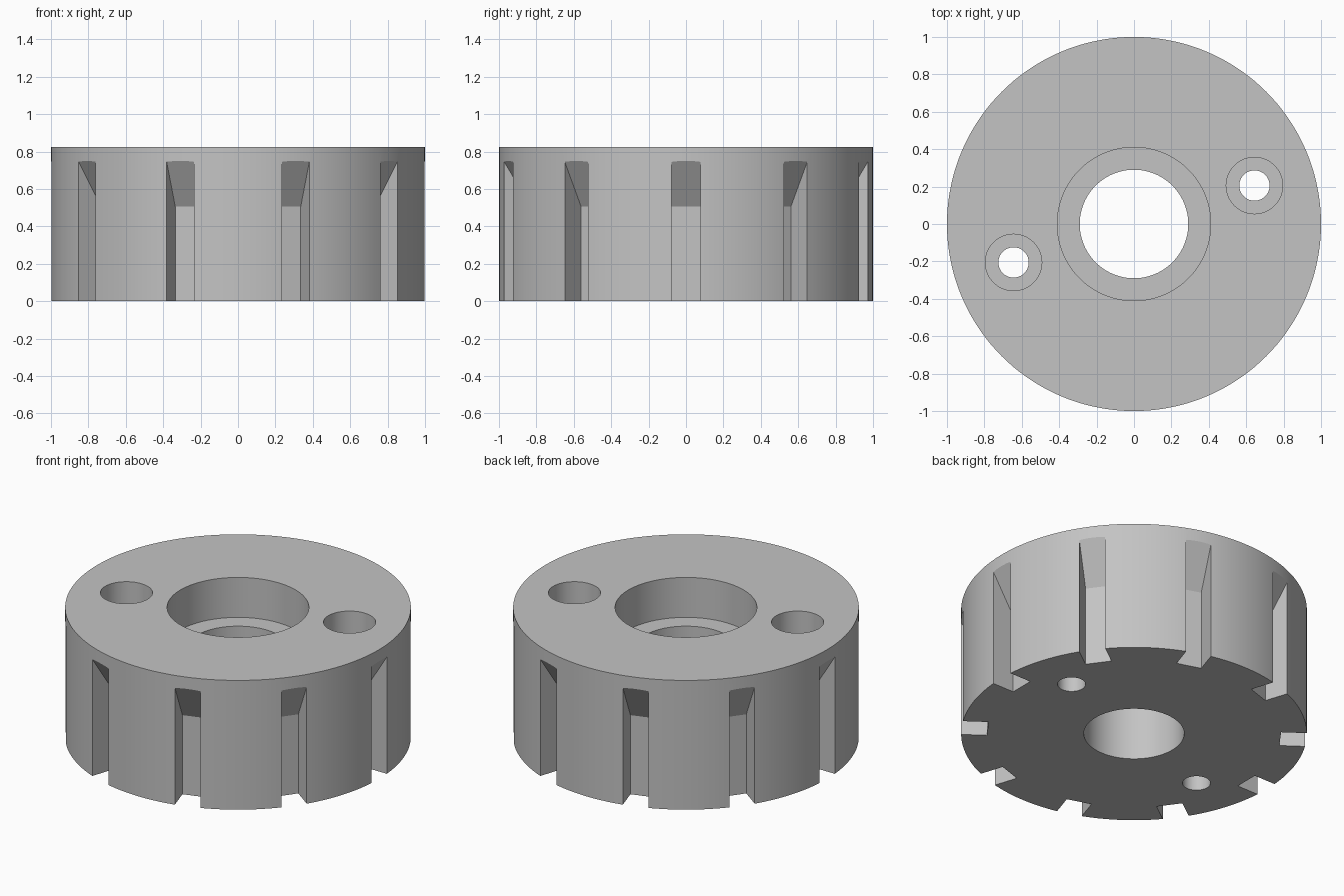
import bpy, bmesh, math
from mathutils import Matrix

if "Cube" in bpy.data.objects:
    bpy.data.objects.remove(bpy.data.objects["Cube"])

HEIGHT = 0.825
SEGMENTS = 144
SLOTS = 10


def lathe(bm, profile, segments, centre=(0, 0)):
    """Revolve a closed (radius, z) loop; points on the axis become poles."""
    cx, cy = centre
    rings = []
    for r, z in profile:
        if r == 0:
            rings.append([bm.verts.new((cx, cy, z))] * segments)
        else:
            rings.append([bm.verts.new((cx + r * math.cos(a), cy + r * math.sin(a), z))
                          for a in (2 * math.pi * i / segments for i in range(segments))])
    n = len(profile)
    for j in range(n):
        a, b = rings[j], rings[(j + 1) % n]
        if profile[j][0] == 0 and profile[(j + 1) % n][0] == 0:
            continue
        for i in range(segments):
            k = (i + 1) % segments
            corners = list(dict.fromkeys((a[i], a[k], b[k], b[i])))
            bm.faces.new(corners)


def prism(bm, profile, half_width, angle):
    """Extrude a (radius, z) outline sideways and turn it about z."""
    turn = Matrix.Rotation(angle, 4, 'Z')
    left, right = ([bm.verts.new((r, y, z)) for r, z in profile]
                   for y in (-half_width, half_width))
    bm.faces.new(left)
    bm.faces.new(right)
    n = len(profile)
    for i in range(n):
        k = (i + 1) % n
        bm.faces.new((left[i], left[k], right[k], right[i]))
    bmesh.ops.transform(bm, matrix=turn, verts=left + right)


def finish(bm, name):
    bmesh.ops.recalc_face_normals(bm, faces=bm.faces)
    mesh = bpy.data.meshes.new(name)
    bm.to_mesh(mesh)
    bm.free()
    obj = bpy.data.objects.new(name, mesh)
    bpy.context.collection.objects.link(obj)
    return obj


# Ring body with a stepped central bore
bm = bmesh.new()
lathe(bm, [(0.29, 0), (1, 0), (1, HEIGHT), (0.41, HEIGHT), (0.41, 0.57), (0.29, 0.57)], SEGMENTS)
body = finish(bm, "slotted_ring")

# Rim slots, open at the bottom with a sloping roof
bm = bmesh.new()
for i in range(SLOTS):
    prism(bm, [(0.848, -0.1), (0.848, 0.505), (1.0, 0.75), (1.1, 0.911), (1.1, -0.1)],
          0.077, 2 * math.pi * i / SLOTS)
slot_cutter = finish(bm, "slot_cutter")

# Two counterbored screw holes, midway between slots
bm = bmesh.new()
for angle in (math.radians(17.7), math.radians(197.7)):
    lathe(bm, [(0, -0.1), (0.081, -0.1), (0.081, 0.57), (0.151, 0.57), (0.151, 1), (0, 1)],
          64, (0.676 * math.cos(angle), 0.676 * math.sin(angle)))
hole_cutter = finish(bm, "screw_hole_cutter")

# Cut the body and drop the cutters
bpy.context.view_layer.objects.active = body
body.select_set(True)
for cutter in (slot_cutter, hole_cutter):
    cutter.hide_render = True
    mod = body.modifiers.new("cut", 'BOOLEAN')
    mod.operation = 'DIFFERENCE'
    mod.solver = 'EXACT'
    mod.object = cutter
    bpy.ops.object.modifier_apply(modifier=mod.name)
    bpy.data.objects.remove(cutter)

# Single grey finish
grey = bpy.data.materials.new("grey")
grey.diffuse_color = (0.55, 0.55, 0.55, 1)
grey.use_nodes = True
grey.node_tree.nodes["Principled BSDF"].inputs["Base Color"].default_value = grey.diffuse_color
body.data.materials.clear()
body.data.materials.append(grey)
bpy.ops.object.shade_smooth_by_angle(angle=math.radians(25))
